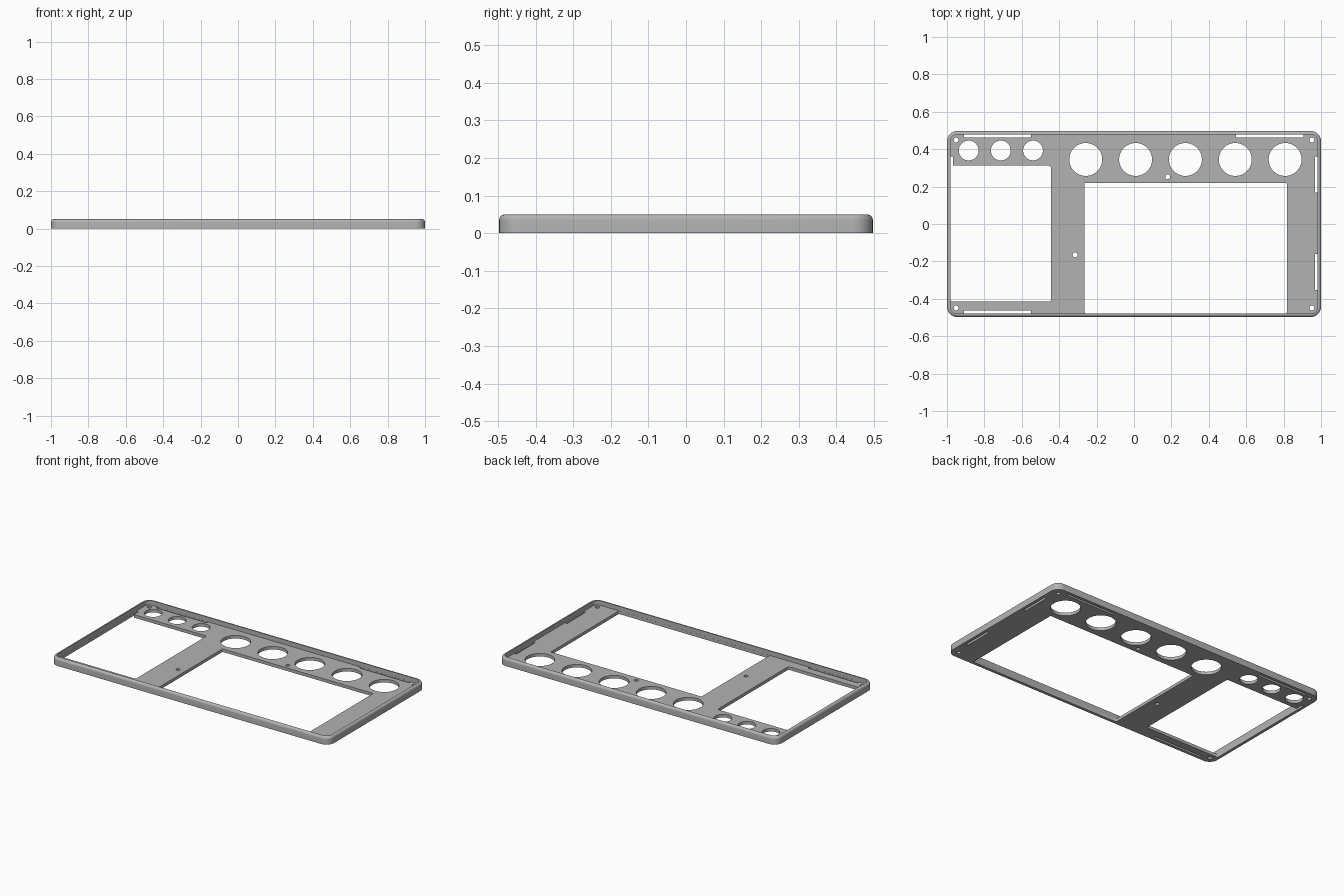
import bpy, bmesh
from math import cos, sin, pi, radians

if "Cube" in bpy.data.objects:
    bpy.data.objects.remove(bpy.data.objects["Cube"], do_unlink=True)

W, D, H = 1.0, 0.497, 0.05          # half width, half depth, height
RIM, FLOOR, CORNER, FILLET = 0.018, 0.02, 0.055, 0.015
IN_X, IN_Y = W - RIM - 0.0005, D - RIM - 0.0005   # reach of the cut-outs

grey = bpy.data.materials.new("grey plastic")
grey.use_nodes = True
grey.diffuse_color = (0.45, 0.45, 0.45, 1)
grey.node_tree.nodes["Principled BSDF"].inputs["Base Color"].default_value = grey.diffuse_color


def rounded_rect(x0, x1, y0, y1, r, n=8):
    """Counter-clockwise outline of a rounded rectangle."""
    centres = [(x1 - r, y1 - r), (x0 + r, y1 - r), (x0 + r, y0 + r), (x1 - r, y0 + r)]
    return [(cx + r * cos(a), cy + r * sin(a))
            for q, (cx, cy) in enumerate(centres)
            for a in [(q + i / n) * pi / 2 for i in range(n + 1)]]


def circle(x, y, r, n=64):
    return [(x + r * cos(2 * pi * i / n), y + r * sin(2 * pi * i / n)) for i in range(n)]


def loft(name, loops):
    """Closed solid through a stack of matching (outline, z) loops."""
    bm = bmesh.new()
    rings = [[bm.verts.new((x, y, z)) for x, y in pts] for pts, z in loops]
    bm.faces.new(rings[0][::-1])
    bm.faces.new(rings[-1])
    for a, b in zip(rings, rings[1:]):
        for i in range(len(a)):
            j = (i + 1) % len(a)
            bm.faces.new((a[i], a[j], b[j], b[i]))
    mesh = bpy.data.meshes.new(name)
    bm.to_mesh(mesh)
    bm.free()
    mesh.materials.append(grey)
    obj = bpy.data.objects.new(name, mesh)
    bpy.context.collection.objects.link(obj)
    return obj


# Shallow tray: outer wall, rounded top edge, inner wall, floor
def inset(d):
    return rounded_rect(-W + d, W - d, -D + d, D - d, CORNER - d)


steps = [i / 6 * pi / 2 for i in range(7)]
loops = [(inset(0), 0)]
loops += [(inset(FILLET * (1 - cos(a))), H - FILLET + FILLET * sin(a)) for a in steps]
loops += [(inset(RIM), H), (inset(RIM), FLOOR)]
tray = loft("faceplate_tray", loops)

# Two large windows
cuts = [rounded_rect(-IN_X, -0.444, -0.415, 0.312, 0.012, 4),
        rounded_rect(-0.265, 0.817, -IN_Y, 0.22, 0.006, 4)]

# Five large and three small round openings
cuts += [circle(-0.258 + 0.2665 * i, 0.345, 0.088) for i in range(5)]
cuts += [circle(-0.884 + 0.172 * i, 0.393, 0.053, 48) for i in range(3)]

# Screw holes
screws = [(x, y) for x in (-0.951, 0.951) for y in (-0.449, 0.449)]
cuts += [circle(x, y, 0.013, 24) for x, y in screws + [(0.18, 0.252), (-0.315, -0.165)]]

# Narrow clip slots along the rim
SLOT = 0.015
slots = [(-0.91, -0.55, IN_Y - SLOT, IN_Y), (0.545, 0.905, IN_Y - SLOT, IN_Y),
         (-0.91, -0.55, -IN_Y, SLOT - IN_Y),
         (IN_X - SLOT, IN_X, 0.168, 0.36), (IN_X - SLOT, IN_X, -0.353, -0.16),
         (-IN_X, SLOT - IN_X, 0.25, 0.36)]
cuts += [[(a, c), (b, c), (b, d), (a, d)] for a, b, c, d in slots]

bpy.context.view_layer.objects.active = tray
tray.select_set(True)
for outline in cuts:
    cutter = loft("cutter", [(outline, -0.03), (outline, 0.035)])
    cutter.hide_render = True
    mod = tray.modifiers.new("cut", "BOOLEAN")
    mod.operation, mod.solver, mod.object = "DIFFERENCE", "EXACT", cutter
    bpy.ops.object.modifier_apply(modifier=mod.name)
    bpy.data.objects.remove(cutter, do_unlink=True)

bpy.ops.object.shade_smooth_by_angle(angle=radians(30))
